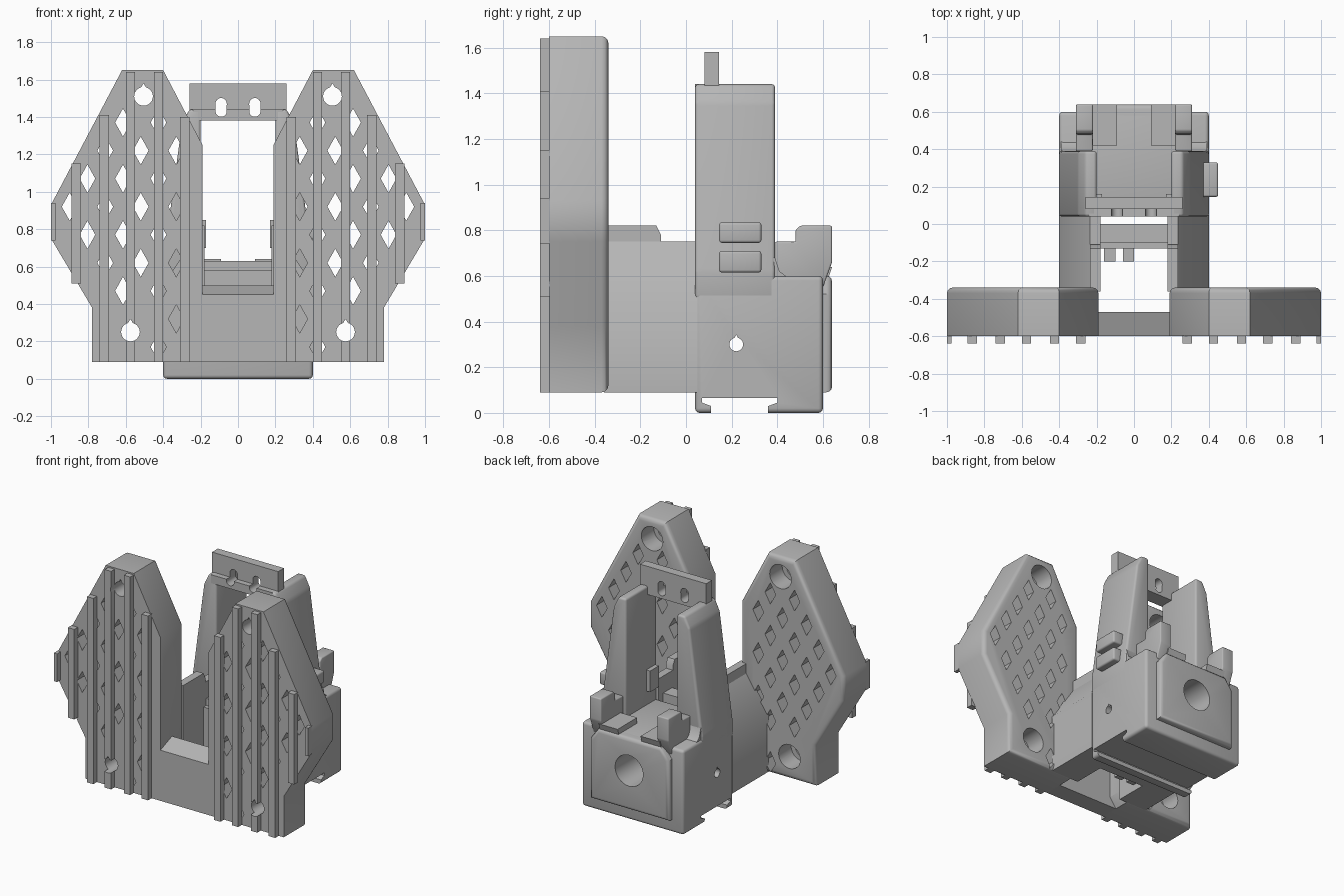
import bpy, bmesh, math
from mathutils import Vector

if "Cube" in bpy.data.objects:
    bpy.data.objects.remove(bpy.data.objects["Cube"])

grey = bpy.data.materials.new("plain_grey")
grey.use_nodes = True
COLOUR = (0.47, 0.47, 0.47, 1)
grey.diffuse_color = COLOUR
grey.node_tree.nodes["Principled BSDF"].inputs["Base Color"].default_value = COLOUR


def add_prism(bm, pts, lo, hi, axis):
    """Extrude a 2D outline along an axis; x uses (y, z), y uses (x, z), z uses (x, y)."""
    def place(p, d):
        return {"x": (d, p[0], p[1]), "y": (p[0], d, p[1]), "z": (p[0], p[1], d)}[axis]
    a = [bm.verts.new(place(p, lo)) for p in pts]
    b = [bm.verts.new(place(p, hi)) for p in pts]
    bm.faces.new(a)
    bm.faces.new(b)
    for i in range(len(pts)):
        j = (i + 1) % len(pts)
        bm.faces.new((a[i], a[j], b[j], b[i]))


def finish(name, bm, bevel=0, rule=None):
    bmesh.ops.recalc_face_normals(bm, faces=bm.faces)
    if bevel:
        edges = [e for e in bm.edges if rule is None or all(rule(v.co) for v in e.verts)]
        bmesh.ops.bevel(bm, geom=edges, offset=bevel, segments=3, profile=0.5, affect="EDGES")
    me = bpy.data.meshes.new(name)
    bm.to_mesh(me)
    bm.free()
    me.materials.append(grey)
    ob = bpy.data.objects.new(name, me)
    bpy.context.collection.objects.link(ob)
    return ob


def prism(name, pts, lo, hi, axis, bevel=0, rule=None):
    bm = bmesh.new()
    add_prism(bm, pts, lo, hi, axis)
    return finish(name, bm, bevel, rule)


def box(name, x, y, z, bevel=0):
    return prism(name, [(x[0], y[0]), (x[1], y[0]), (x[1], y[1]), (x[0], y[1])],
                 z[0], z[1], "z", bevel)


def cut(ob, cutter):
    """Subtract the cutter, bake the result and remove the cutter."""
    cutter.hide_render = True
    mod = ob.modifiers.new("cut", "BOOLEAN")
    mod.operation, mod.solver, mod.object = "DIFFERENCE", "EXACT", cutter
    deps = bpy.context.evaluated_depsgraph_get()
    me = bpy.data.meshes.new_from_object(ob.evaluated_get(deps))
    ob.modifiers.clear()
    ob.data = me
    bpy.data.objects.remove(cutter)


def circle(cx, cy, r, n=24):
    return [(cx + r * math.cos(math.tau * i / n), cy + r * math.sin(math.tau * i / n))
            for i in range(n)]


def teardrop(cx, cy, r):
    return [(p[0], cy + 1.4 * r) if i == 6 else p for i, p in enumerate(circle(cx, cy, r))]


def inside(p, poly, margin):
    """Inside a counter-clockwise convex outline by at least the margin."""
    for i, a in enumerate(poly):
        e = Vector(poly[(i + 1) % len(poly)]) - Vector(a)
        if e.cross(Vector(p) - Vector(a)) / e.length < margin:
            return False
    return True


BACK, FRONT = -0.34, -0.6
HEX = [(0.19, 0.75), (0.40, 0.09), (0.78, 0.09), (0.78, 0.38), (1.0, 0.75),
       (1.0, 0.93), (0.62, 1.65), (0.40, 1.65), (0.19, 1.25)]
OUTLINE = [(0.24, 0.09)] + HEX[2:] + [(0.19, 0.16)]
SCREWS = [(0.505, 1.51), (0.575, 0.25)]
RIBS = [(0.26, 0.31, 0.09, 1.40), (0.40, 0.45, 0.09, 1.64), (0.55, 0.60, 0.09, 1.64),
        (0.69, 0.74, 0.09, 1.41), (0.84, 0.89, 0.51, 1.15), (0.975, 1.0, 0.74, 0.94)]

for s, side in ((1, "left"), (-1, "right")):
    def flip(pts):
        return [(s * x, z) for x, z in pts]

    # Perforated wing plate, rounded on its rear face
    wing = prism(side + "_wing", flip(OUTLINE), FRONT, BACK, "y", 0.03,
                 lambda co: co.y > BACK - 0.01)
    bm = bmesh.new()
    for row in range(-6, 7):
        for col in range(-5, 6):
            x = 0.615 + 0.19 * col + (0.095 if row % 2 else 0)
            z = 1.07 + 0.15 * row
            clear = all(math.hypot(x - a, z - b) > 0.16 for a, b in SCREWS)
            bounds = [p for i, p in enumerate(OUTLINE) if i not in (2,)]
            low_outer = x > 0.70 and z < 0.38 + 1.7 * (x - 0.78) + 0.16
            if clear and not low_outer and inside((x, z), bounds, 0.055):
                add_prism(bm, flip([(x - 0.042, z), (x, z - 0.075), (x + 0.042, z),
                                    (x, z + 0.075)]), -0.7, -0.3, "y")
    cut(wing, finish("diamond_cutter", bm))
    for p in SCREWS:
        cut(wing, prism("screw_cutter", flip(teardrop(*p, 0.05)), -0.7, -0.3, "y"))
        cut(wing, prism("counterbore", flip(circle(*p, 0.085)), -0.48, -0.3, "y"))

    # Ribs on the wing front, pierced where the screws pass
    for i, (x0, x1, z0, z1) in enumerate(RIBS):
        rib = box(f"{side}_rib_{i + 1}", sorted((s * x0, s * x1)), (-0.64, FRONT + 0.005), (z0, z1))
        for p in SCREWS:
            if x0 - 0.05 < p[0] < x1 + 0.05:
                cut(rib, prism("screw_cutter", flip(teardrop(*p, 0.05)), -0.7, -0.5, "y"))

    # Connecting wall with sloped shoulder, and its raised front end
    prism(side + "_link", flip([(0.18, 0.09), (0.40, 0.09), (0.40, 0.5), (0.235, 0.75),
                                (0.18, 0.75)]), BACK - 0.02, 0.05, "y")
    prism(side + "_link_rise", [(BACK - 0.02, 0.7), (-0.11, 0.7), (-0.11, 0.78),
                                (-0.13, 0.82), (BACK - 0.02, 0.82)],
          s * 0.18, s * 0.235, "x")

    # Tapered tower arm
    prism(side + "_arm", flip([(0.20, 0.5), (0.40, 0.5), (0.40, 0.62), (0.30, 1.36),
                               (0.26, 1.44), (0.20, 1.44)]), 0.04, 0.39, "y", 0.015)
    prism(side + "_arm_fillet", [(0.38, 0.57), (0.45, 0.59), (0.41, 0.62), (0.39, 0.68),
                                 (0.38, 0.68)], s * 0.24, s * 0.39, "x")
    box(side + "_latch", sorted((s * 0.17, s * 0.22)), (0.06, 0.16), (0.70, 0.85))

    # Rear clip: side wall with raised back flap
    prism(side + "_rear_clip", [(0.39, 0.55), (0.6, 0.55), (0.64, 0.66), (0.64, 0.82),
                                (0.5, 0.82), (0.48, 0.8), (0.48, 0.75), (0.39, 0.75)],
          s * 0.22, s * 0.31, "x", 0.008)
    prism(side + "_rear_ledge", [(0.42, 0.58), (0.62, 0.58), (0.64, 0.64), (0.42, 0.64)],
          s * 0.09, s * 0.24, "x")

# Front wall and crossbar joining the wings
prism("front_wall", [(FRONT, 0.09), (-0.47, 0.09), (-0.47, 0.5), (FRONT, 0.45)],
      -0.24, 0.24, "x")
box("crossbar", (-0.22, 0.22), (-0.13, 0.0), (0.09, 0.58))
box("crossbar_top", (-0.22, 0.22), (-0.10, 0.0), (0.57, 0.63))
for x in (-0.13, -0.03):
    box("crossbar_hook", (x - 0.03, x + 0.03), (-0.2, -0.12), (0.12, 0.2))

# Tower body with bottom rail, side pin hole and rear socket
body = box("tower_body", (-0.40, 0.40), (0.04, 0.60), (0, 0.60), 0.02)
cut(body, prism("rail_cutter", [(0.11, -0.1), (0.36, -0.1), (0.36, 0.03), (0.40, 0.045),
                                (0.40, 0.065), (0.07, 0.065), (0.07, 0.045), (0.11, 0.03)],
                -0.5, 0.5, "x"))
cut(body, prism("pin_cutter", teardrop(0.22, 0.3, 0.03), -0.5, 0.5, "x"))
pad = prism("rear_pad", [(-0.31, 0.09), (0.31, 0.09), (0.31, 0.52), (0.25, 0.6),
                         (-0.25, 0.6), (-0.31, 0.52)], 0.55, 0.64, "y", 0.025,
            lambda co: co.y > 0.63)
for part in (body, pad):
    cut(part, prism("socket_cutter", circle(0, 0.37, 0.11, 32), 0.3, 0.8, "y"))

# Top bridge and pierced tab between the arms
bridge = box("top_bridge", (-0.24, 0.24), (0.04, 0.10), (1.38, 1.44))
tab = box("top_tab", (-0.26, 0.26), (0.08, 0.145), (1.38, 1.58))
for part in (bridge, tab):
    for x in (-0.09, 0.09):
        slot = [(px, pz + (0.02 if pz > 1.45 else -0.02)) for px, pz in circle(x, 1.451, 0.03)]
        cut(part, prism("slot_cutter", slot, 0, 0.3, "y"))

# Two side buttons on the left arm
for i, (z0, z1) in enumerate(((0.615, 0.71), (0.745, 0.835))):
    box(f"side_button_{i + 1}", (0.35, 0.45), (0.145, 0.33), (z0, z1), 0.012)

# Smooth the rounded edges, keep the rest crisp
for ob in bpy.context.scene.objects:
    ob.select_set(ob.type == "MESH")
bpy.context.view_layer.objects.active = body
bpy.ops.object.shade_smooth_by_angle(angle=math.radians(35))
